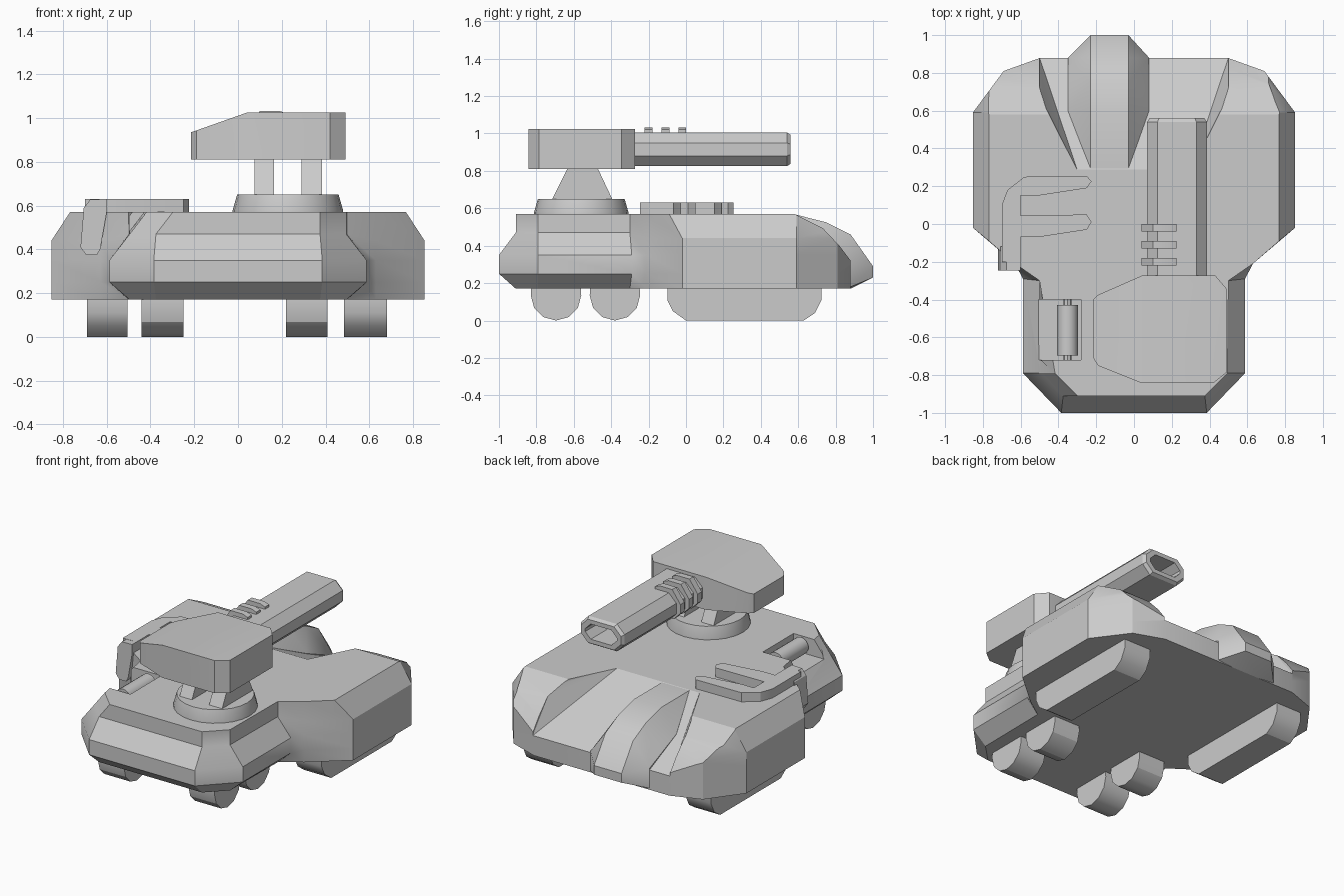
import bpy, bmesh, math
from mathutils import Vector

if "Cube" in bpy.data.objects:
    bpy.data.objects.remove(bpy.data.objects["Cube"])


def finish(name, bm, angle=30):
    bmesh.ops.recalc_face_normals(bm, faces=bm.faces)
    me = bpy.data.meshes.new(name)
    bm.to_mesh(me)
    bm.free()
    ob = bpy.data.objects.new(name, me)
    bpy.context.collection.objects.link(ob)
    smooth(ob, angle)
    return ob


def smooth(ob, angle=30):
    bpy.ops.object.select_all(action='DESELECT')
    ob.select_set(True)
    bpy.context.view_layer.objects.active = ob
    bpy.ops.object.shade_smooth_by_angle(angle=math.radians(angle))


def loft(name, rings, angle=30):
    bm = bmesh.new()
    rows = [[bm.verts.new(p) for p in r] for r in rings]
    n = len(rows[0])
    for a, b in zip(rows, rows[1:]):
        for i in range(n):
            j = (i + 1) % n
            bm.faces.new((a[i], a[j], b[j], b[i]))
    bm.faces.new(rows[0])
    bm.faces.new(rows[-1])
    return finish(name, bm, angle)


def prism(name, pts, axis, a, b):
    put = {'x': lambda u, v, w: (w, u, v), 'y': lambda u, v, w: (u, w, v),
           'z': lambda u, v, w: (u, v, w)}[axis]
    return loft(name, [[put(u, v, w) for u, v in pts] for w in (a, b)])


def convex(name, pts, angle=30):
    bm = bmesh.new()
    for p in pts:
        bm.verts.new(p)
    res = bmesh.ops.convex_hull(bm, input=bm.verts)
    loose = [v for v in bm.verts if not v.link_faces]
    bmesh.ops.delete(bm, geom=loose, context='VERTS')
    bmesh.ops.dissolve_limit(bm, angle_limit=0.02, verts=bm.verts, edges=bm.edges)
    return finish(name, bm, angle)


def circle(cx, cy, r, n=16):
    return [(cx + r * math.cos(2 * math.pi * i / n), cy + r * math.sin(2 * math.pi * i / n)) for i in range(n)]


def cut(ob, cutter):
    m = ob.modifiers.new("cut", 'BOOLEAN')
    m.object = cutter
    m.operation = 'DIFFERENCE'
    m.solver = 'EXACT'
    bpy.ops.object.select_all(action='DESELECT')
    ob.select_set(True)
    bpy.context.view_layer.objects.active = ob
    bpy.ops.object.modifier_apply(modifier=m.name)
    bpy.data.objects.remove(cutter)


# Hull: wide pods at +y, narrow bumper at -y; (outer xy, inset xy, zone)
half = [((.495, .88), (.495, .88), 0), ((.69, .81), (.69, .81), 0),
        ((.853, .59), (.768, .59), 0), ((.853, -.02), (.768, -.09), 0),
        ((.63, -.21), (.63, -.21), 0), ((.588, -.29), (.5, -.30), 1),
        ((.588, -.79), (.495, -.79), 1), ((.385, -1.0), (.375, -.91), 1)]
levels = [((.17, .25, .35, .44, .57), (0, 0, 0, 0, 1)),
          ((.17, .25, .35, .47, .57), (1, 0, 0, 1, 1))]
rings = []
for k in range(5):
    right, left = [], []
    for i, col in enumerate(half):
        zs, ins = levels[col[2]]
        x, y = col[ins[k]]
        right.append((x, y, zs[k]))
        xl = x - .077 if k == 4 and i >= 6 else x   # larger chamfer on the left
        left.append((-xl, y, zs[k]))
    rings.append(right + left[::-1])
hull = loft("hull", rings)

# Sloping pod fronts, the trough between them and the slot at the left
cut(hull, prism("slope_cutter", [(.57, .575), (.73, .495), (.82, .40), (.88, .32), (1.2, .3),
                                 (1.2, .8), (.57, .8)], 'x', -1.2, 1.2))
tr = []
for s in (-1, 1):
    tr += [(s * .30, .285, .572), (s * .30, .285, .75), (s * .5, .68, .55), (s * .5, .68, .75),
           (s * .5, .88, .30), (s * .5, 1.0, .245), (s * .5, 1.0, .75)]
cut(hull, convex("trough_cutter", tr))
cut(hull, prism("slot_cutter", [(-.51, -.72), (-.28, -.72), (-.28, -.40), (-.51, -.40)], 'z', .46, .8))
smooth(hull)

# Off-centre nose in the trough
pts = []
for s in (-1, 1):
    pts += [(-.13 + s * .1, y, z) for y, z in
            ((.29, .568), (.58, .568), (.75, .525), (.88, .46), (1, .29), (1, .23), (.88, .17), (.29, .3))]
    pts += [(-.135 + s * .215, y, z) for y, z in ((.6, .43), (.88, .31), (.88, .18))]
convex("nose", pts)

# Roller in the slot
prism("roller", [(x, z) for x, z in circle(-.352, .52, .055)], 'y', -.695, -.43)
prism("roller_axle", [(x, z) for x, z in circle(-.352, .52, .022, 8)], 'y', -.73, -.39)

# Clamp on the left pod with two fingers and a hook over the side
prism("clamp", [(-.70, -.20), (-.70, .10), (-.67, .18), (-.58, .25), (-.25, .255), (-.225, .225),
                (-.25, .19), (-.51, .15), (-.60, .15), (-.60, .045), (-.25, .05), (-.225, .01),
                (-.25, -.03), (-.51, -.07), (-.60, -.07), (-.60, -.2)], 'z', .55, .63)
prism("clamp_hook", [(-.60, .63), (-.675, .628), (-.705, .59), (-.72, .41), (-.695, .375),
                     (-.645, .375), (-.63, .40), (-.60, .57)], 'y', -.245, -.12)

# Tracks and rear wheels
for x0, x1, side in ((-.69, -.505, "left"), (.485, .68, "right")):
    prism(side + "_track", [(-.1, .19), (-.1, .11), (-.07, .05), (0, .0), (.63, .0), (.69, .04),
                            (.725, .11), (.725, .19)], 'x', x0, x1)
for x0, x1, side in ((-.44, -.25, "left"), (.22, .41, "right")):
    for y, end in ((-.695, "outer"), (-.38, "inner")):
        ring = [(y + .135 * math.cos(math.pi * (1 + i / 6)), .135 + .135 * math.sin(math.pi * (1 + i / 6)))
                for i in range(7)]
        prism(f"{side}_{end}_wheel", ring + [(y + .13, .2), (y - .13, .2)], 'x', x0, x1)

# Turret base and struts
loft("turret_base", [[(x, y, z) for x, y in circle(.228, -.56, r, 24)]
                     for z, r in ((.56, .252), (.58, .252), (.65, .232))])
for i, (x0, x1) in enumerate(((.075, .165), (.29, .385))):
    prism(f"turret_strut_{i + 1}", [(-.72, .64), (-.39, .64), (-.475, .82), (-.63, .82)], 'x', x0, x1)

# Turret head with a sloped left roof
plan = [(-.215, -.40), (-.19, -.375), (.045, -.272), (.43, -.272), (.492, -.345), (.492, -.785),
        (.42, -.842), (.04, -.842), (-.19, -.75), (-.215, -.71)]
convex("turret_head", [(x, y, .81) for x, y in plan] +
       [(x, y, 1.025 - max(0, .04 - x) * .353) for x, y in plan], 25)


# Barrel with a hollow muzzle
def section(hx, hz, c, y):
    q = [(hx, hz - c), (hx - c, hz), (c - hx, hz), (-hx, hz - c),
         (-hx, c - hz), (c - hx, -hz), (hx - c, -hz), (hx, c - hz)]
    return [(.2275 + x, y, .915 + z) for x, z in q]


loft("barrel", [section(.158, .09, .055, -.29), section(.158, .09, .055, .54),
                section(.145, .077, .05, .56), section(.115, .05, .04, .56),
                section(.115, .05, .04, .38)])

# Cooling fins around the barrel's left side
for i, y in enumerate((-.02, -.11, -.2)):
    prism(f"barrel_fin_{i + 1}", [(.225, 1.02), (.19, 1.033), (.10, 1.033), (.04, .95), (.04, .89),
                                  (.09, .84), (.225, .84)], 'y', y - .021, y + .021)
